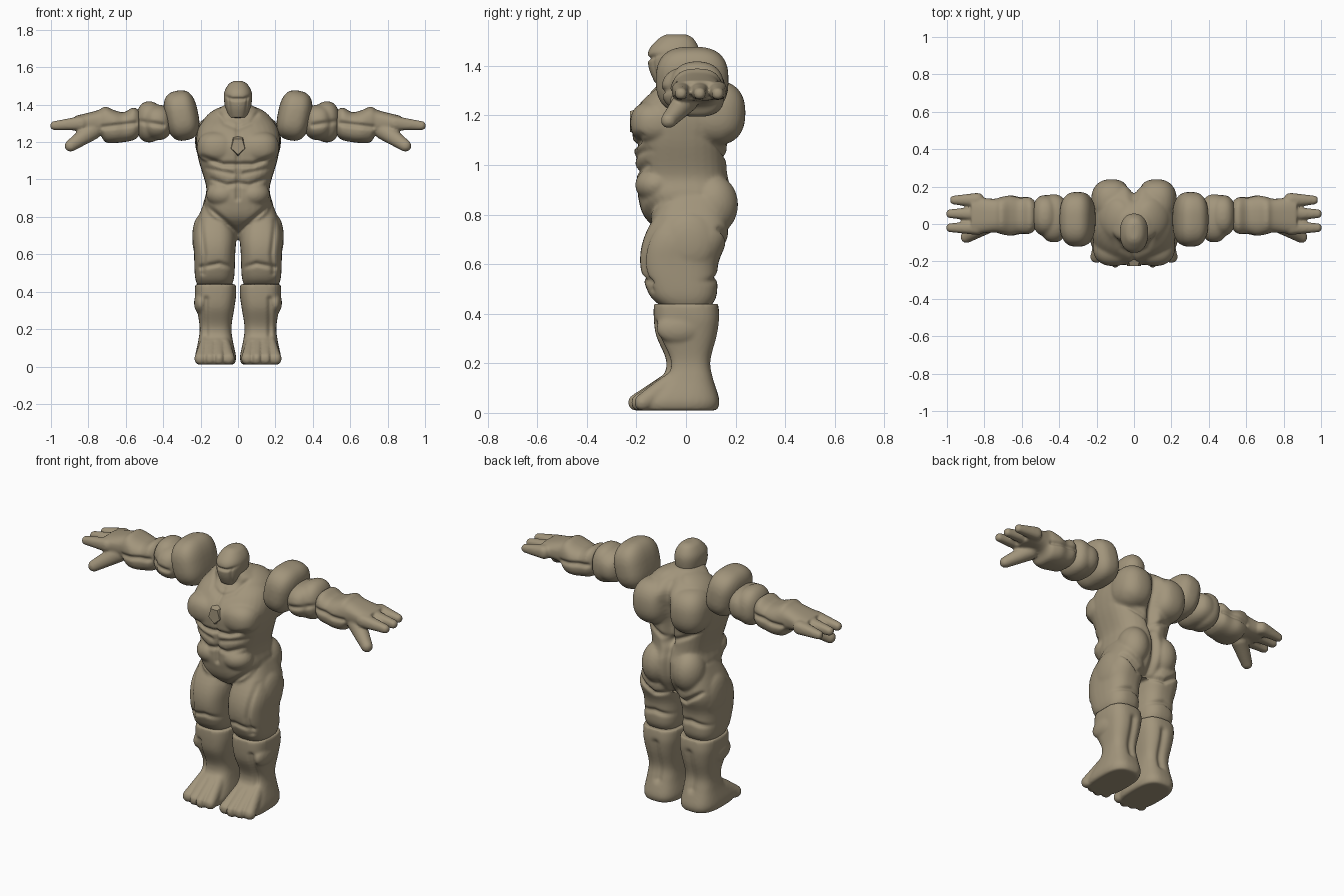
import bpy, bmesh, math
from mathutils import Vector, Matrix

default_cube = bpy.data.objects.get("Cube")
if default_cube:
    bpy.data.objects.remove(default_cube, do_unlink=True)

clay = (0.36, 0.3, 0.2, 1)
material = bpy.data.materials.new("clay_tan")
material.use_nodes = True
material.diffuse_color = clay
material.node_tree.nodes["Principled BSDF"].inputs["Base Color"].default_value = clay

FRONT, BACK = -1, 1


def soft_power(value, power):
    return math.copysign(abs(value) ** power, value)


def spline(rows, steps=5):
    """Fill in smoothly between the rows of a profile."""
    padded = [rows[0], *rows, rows[-1]]
    for before, start, end, after in zip(padded, padded[1:], padded[2:], padded[3:]):
        for step in range(steps):
            t = step / steps
            yield [b + t / 2 * (c - a + t * (2 * a - 5 * b + 4 * c - d + t * (3 * b - a - 3 * c + d)))
                   for a, b, c, d in zip(before, start, end, after)]
    yield rows[-1]


def loft(bm, rows, middle=0, along="z", boxy=0.75, sides=32):
    """Rows are (position, half width, low, high); widths are centred on middle."""
    rings = []
    for position, half, low, high in spline(rows):
        ring = []
        for side in range(sides):
            angle = math.tau * side / sides
            across = middle + half * soft_power(math.cos(angle), boxy)
            through = (low + high) / 2 + (high - low) / 2 * soft_power(math.sin(angle), boxy)
            point = (across, through, position) if along == "z" else (position, across, through)
            ring.append(bm.verts.new(point))
        rings.append(ring)
    for lower, upper in zip(rings, rings[1:]):
        for side in range(sides):
            bm.faces.new((lower[side - 1], lower[side], upper[side], upper[side - 1]))
    bm.faces.new(rings[0][::-1])
    bm.faces.new(rings[-1])


def muscle(bm, centre, radii, tilt=0, boxy=1):
    """A rounded mass; boxy below one squares it off."""
    made = bmesh.ops.create_uvsphere(bm, u_segments=32, v_segments=20, radius=1)["verts"]
    for vert in made:
        vert.co = [soft_power(value, boxy) * radius for value, radius in zip(vert.co, radii)]
    place = Matrix.Translation(centre) @ Matrix.Rotation(tilt, 4, "Y")
    bmesh.ops.transform(bm, matrix=place, verts=made)


def muscle_pair(bm, centre, radii, tilt=0, boxy=1):
    x, y, z = centre
    muscle(bm, (x, y, z), radii, tilt, boxy)
    muscle(bm, (-x, y, z), radii, -tilt, boxy)


def digit(bm, root, tip, thick, thin, boxy=1, beads=12):
    """A tapered finger or toe from overlapping beads."""
    for bead in range(beads):
        t = bead / (beads - 1)
        radius = thick + (thin - thick) * t
        muscle(bm, Vector(root).lerp(Vector(tip), t), [radius] * 3, boxy=boxy)


def add_object(name, mesh):
    part = bpy.data.objects.new(name, mesh)
    bpy.context.collection.objects.link(part)
    return part


def to_mesh(name, bm):
    mesh = bpy.data.meshes.new(name)
    bm.to_mesh(mesh)
    bm.free()
    mesh.materials.append(material)
    return mesh


def fuse(name, bm, voxel=0.008, passes=6):
    """Merge overlapping masses into one smooth skin."""
    part = add_object(name, to_mesh(name, bm))
    remesh = part.modifiers.new("fuse", "REMESH")
    remesh.mode, remesh.voxel_size = "VOXEL", voxel
    soften = part.modifiers.new("soften", "SMOOTH")
    soften.factor, soften.iterations = 0.5, passes
    depsgraph = bpy.context.evaluated_depsgraph_get()
    part.data = bpy.data.meshes.new_from_object(part.evaluated_get(depsgraph))
    part.modifiers.clear()
    part.data.materials.clear()
    part.data.materials.append(material)
    part.data.shade_smooth()
    return part


def crease(part, facing, *path, depth=0.014, width=0.013):
    """Press a groove along an x,z path, on both halves, fading as the skin turns away."""
    points = [Vector(point) for point in path]
    normals = [vert.normal.y for vert in part.data.vertices]
    for vert, normal in zip(part.data.vertices, normals):
        if normal * facing < 0:
            continue
        here = Vector((abs(vert.co.x), vert.co.z))
        distances = []
        for start, end in zip(points, points[1:]):
            span = end - start
            t = max(0, min(1, (here - start).dot(span) / span.length_squared))
            distances.append((start + span * t - here).length)
        vert.co.y -= normal * depth * math.exp(-(min(distances) / width) ** 2)


def mirror_left(part):
    mesh = part.data.copy()
    mesh.transform(Matrix.Scale(-1, 4, (1, 0, 0)))
    mesh.flip_normals()
    add_object(part.name.replace("left", "right"), mesh)


# Body: trunk, neck, thighs and the big muscles
bm = bmesh.new()
loft(bm, [(.68, .1, -.03, .12), (.78, .17, -.16, .18), (.88, .18, -.195, .19),
          (.96, .17, -.2, .17), (1.1, .21, -.215, .17), (1.2, .225, -.215, .195),
          (1.28, .21, -.16, .21), (1.34, .16, -.1, .16), (1.4, .07, -.1, .06)])
for middle in (-.125, .125):
    loft(bm, [(.43, .09, -.1, .1), (.48, .105, -.15, .125), (.6, .11, -.185, .13),
              (.72, .112, -.165, .17), (.87, .06, -.08, .14)], middle)
muscle_pair(bm, centre=(.11, -.12, 1.17), radii=(.11, .105, .09), boxy=.85)       # chest
muscle_pair(bm, centre=(.12, .12, 1.21), radii=(.11, .12, .13), boxy=.85)         # upper back
muscle_pair(bm, centre=(.1, .11, .84), radii=(.09, .1, .12))                      # seat
muscle_pair(bm, centre=(.08, -.12, .92), radii=(.09, .085, .07))                  # belly
muscle_pair(bm, centre=(.1, .03, 1.33), radii=(.1, .11, .05), tilt=.5)            # neck slope
muscle_pair(bm, centre=(.2, .01, .69), radii=(.045, .11, .12))                    # outer thigh
body = fuse("body", bm)

# Body creases, front then back
crease(body, FRONT, (0, 1.08), (.08, 1.08), (.19, 1.12), depth=.02)       # under chest
crease(body, FRONT, (.03, 1.03), (.17, 1.06), depth=.01)                  # ribs
crease(body, FRONT, (0, 1.3), (0, .9))                                    # midline
crease(body, FRONT, (0, .98), (.06, .97), (.14, 1))                       # waist
crease(body, FRONT, (0, .71), (.06, .77), (.17, .86), depth=.022)         # groin
crease(body, FRONT, (0, 1.27), (.07, 1.3), (.11, 1.36))                   # collar
crease(body, FRONT, (.2, .78), (.18, .6), (.19, .5))                      # thigh side
crease(body, FRONT, (.03, .53), (.1, .55), (.2, .53))                     # above knee
crease(body, BACK, (0, 1.34), (0, 1), depth=.045, width=.03)              # spine
crease(body, BACK, (0, 1), (0, .66), depth=.03, width=.02)                # seat cleft
crease(body, BACK, (.03, 1.02), (.12, 1.06), (.21, 1.12))                 # shoulder blade
crease(body, BACK, (.02, .68), (.1, .67), (.2, .74), depth=.02)           # under seat
crease(body, BACK, (.02, .53), (.12, .55), (.22, .53))                    # back of knee

# Head with brow slit and jaw plate
bm = bmesh.new()
loft(bm, [(1.33, .052, -.125, .03), (1.39, .07, -.15, .05), (1.46, .075, -.152, .055),
          (1.51, .05, -.11, .03), (1.527, .02, -.08, 0)], boxy=.88)
head = fuse("head", bm, voxel=.006)
crease(head, FRONT, (0, 1.43), (.03, 1.43), (.08, 1.45), width=.008)
crease(head, FRONT, (.05, 1.43), (.04, 1.34), depth=.008, width=.006)

# Chest gem: a bevelled five-sided plate, point down
bm = bmesh.new()
facing = Matrix.Translation((0, -.205, 1.18)) @ Matrix.Rotation(math.pi / 2, 4, "X")
stretch = Matrix.Diagonal((.95, 1.15, 1, 1)) @ Matrix.Rotation(math.pi, 4, "Z")
bmesh.ops.create_cone(bm, cap_ends=True, segments=5, radius1=.055, radius2=.04, depth=.04,
                      matrix=facing @ stretch)
add_object("chest_gem", to_mesh("chest_gem", bm))

# Lower leg and foot, with toe ridges running down the instep
bm = bmesh.new()
loft(bm, [(.01, .1, -.2, .125), (.05, .11, -.2, .135), (.14, .092, -.1, .11),
          (.21, .085, -.08, .1), (.31, .1, -.12, .125), (.38, .11, -.13, .135),
          (.44, .11, -.13, .13)], middle=.12, boxy=.7)
toes = [.05, .1, .15, .2]
for x in toes:
    length = abs(x - .1) / 4
    digit(bm, root=(.5 * x + .06, -.05, .13), tip=(x, length - .2, .042),
          thick=.042, thin=.033, boxy=.9)
muscle(bm, (.2, -.03, .34), (.035, .09, .06))
leg = fuse("left_lower_leg", bm)
for inner, outer in zip(toes, toes[1:]):
    gap = (inner + outer) / 2
    crease(leg, FRONT, (gap, .02), (gap, .13), depth=.01, width=.008)
crease(leg, FRONT, (.17, .15), (.17, .36))
crease(leg, BACK, (.11, .14), (.11, .36), width=.02)
mirror_left(leg)

# Shoulder
bm = bmesh.new()
muscle(bm, (.302, .025, 1.342), (.09, .147, .135), tilt=.2, boxy=.74)
mirror_left(fuse("left_shoulder", bm, passes=9))

# Upper arm
bm = bmesh.new()
muscle(bm, (.43, .03, 1.305), (.08, .13, .095), boxy=.85)
muscle(bm, (.475, .045, 1.308), (.07, .11, .11), boxy=.85)
arm = fuse("left_upper_arm", bm, passes=9)
crease(arm, FRONT, (.4, 1.29), (.53, 1.31))
mirror_left(arm)

# Forearm, palm, three fingers and thumb
bm = bmesh.new()
loft(bm, [(.53, .08, 1.23, 1.37), (.56, .1, 1.21, 1.385), (.61, .1, 1.2, 1.36),
          (.66, .11, 1.195, 1.37), (.71, .1, 1.2, 1.39), (.75, .09, 1.245, 1.37),
          (.87, .1, 1.26, 1.34)], middle=.045, along="x")
for y, reach in ((-.02, .98), (.055, .98), (.128, .96)):
    digit(bm, root=(.84, y, 1.3), tip=(reach, y, 1.288), thick=.038, thin=.024, boxy=.85)
digit(bm, root=(.78, 0, 1.26), tip=(.895, -.07, 1.18), thick=.048, thin=.031, boxy=.9)
forearm = fuse("left_forearm_and_hand", bm, voxel=.007)
for facing in (FRONT, BACK):
    crease(forearm, facing, (.55, 1.3), (.72, 1.28))
mirror_left(forearm)
